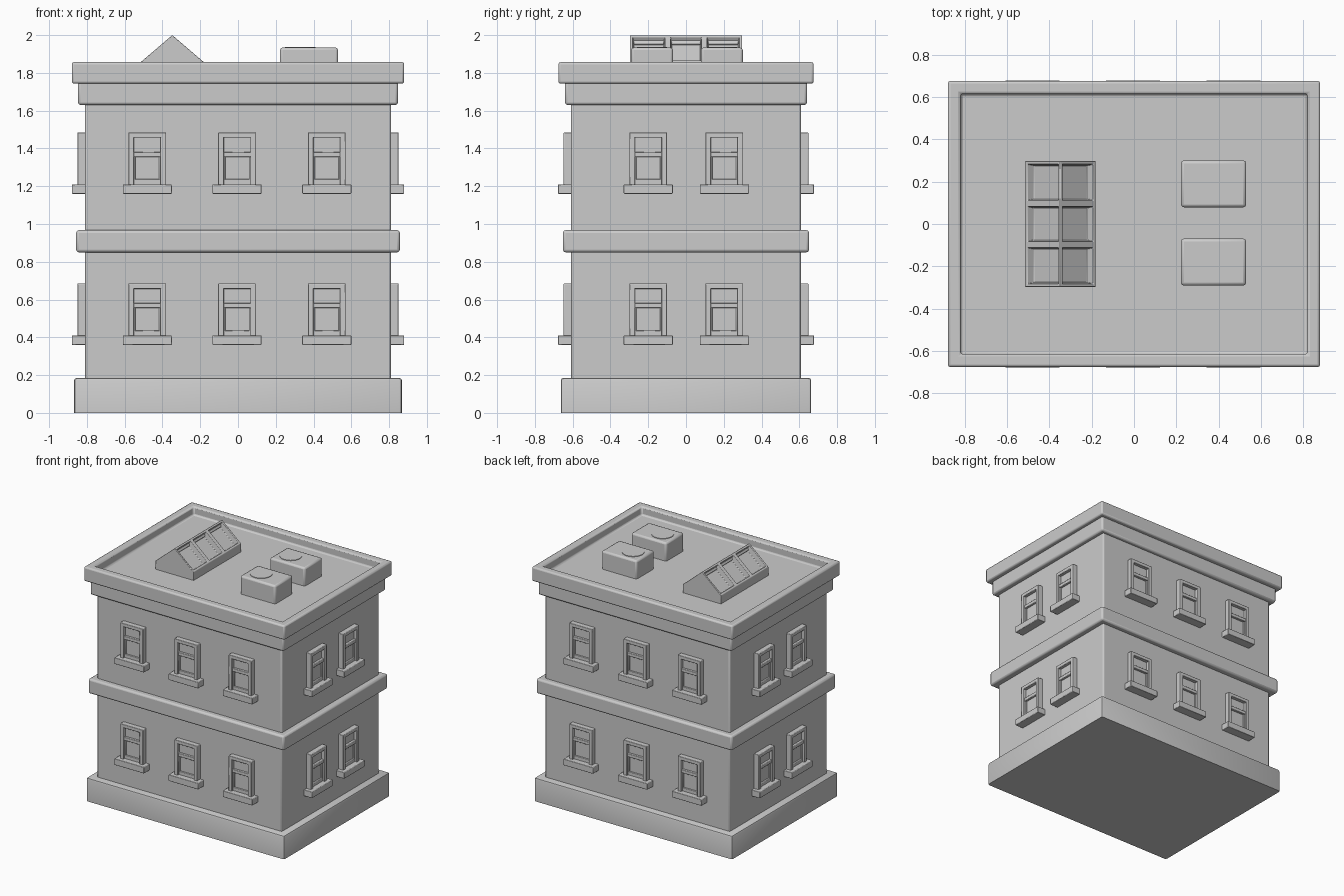
import bpy, bmesh, math
from mathutils import Matrix, Vector

if "Cube" in bpy.data.objects:
    bpy.data.objects.remove(bpy.data.objects["Cube"])


def add_box(bm, lo, hi):
    size = [b - a for a, b in zip(lo, hi)]
    mid = [(a + b) / 2 for a, b in zip(lo, hi)]
    m = Matrix.Translation(mid) @ Matrix.Diagonal((*size, 1))
    return bmesh.ops.create_cube(bm, size=1, matrix=m)["verts"]


def finish(bm, name, bevel=0.0, segments=2):
    bmesh.ops.recalc_face_normals(bm, faces=bm.faces)
    mesh = bpy.data.meshes.new(name)
    bm.to_mesh(mesh)
    bm.free()
    ob = bpy.data.objects.new(name, mesh)
    bpy.context.collection.objects.link(ob)
    if bevel:
        mod = ob.modifiers.new("bevel", "BEVEL")
        mod.width, mod.segments = bevel, segments
        mod.limit_method = "ANGLE"
        mod.angle_limit = math.radians(40)
    bpy.ops.object.select_all(action="DESELECT")
    ob.select_set(True)
    bpy.context.view_layer.objects.active = ob
    bpy.ops.object.shade_smooth_by_angle(angle=math.radians(40))
    return ob


def block(name, hx, hy, z0, z1, bevel, sharp_bottom=False):
    bm = bmesh.new()
    add_box(bm, (-hx, -hy, z0), (hx, hy, z1))
    if sharp_bottom:
        edges = [e for e in bm.edges if max(v.co.z for v in e.verts) > z0 + 0.01]
        bmesh.ops.bevel(bm, geom=edges, offset=bevel, segments=2, profile=0.5, affect="EDGES")
        bevel = 0
    return finish(bm, name, bevel)


# Main masonry
block("plinth", 0.868, 0.663, 0, 0.185, 0.014, True)
block("walls", 0.81, 0.608, 0.15, 1.68, 0.01)
block("floor_band", 0.857, 0.652, 0.85, 0.967, 0.014)
block("cornice_lower", 0.847, 0.641, 1.63, 1.755, 0.014)

# Parapet with sunken roof deck
bm = bmesh.new()
add_box(bm, (-0.88, -0.676, 1.743), (0.88, 0.676, 1.857))
top = max(bm.faces, key=lambda f: f.calc_center_median().z)
bmesh.ops.inset_region(bm, faces=[top], thickness=0.086)
new = bmesh.ops.extrude_face_region(bm, geom=[top])
bmesh.ops.delete(bm, geom=[top], context="FACES_ONLY")
bmesh.ops.translate(bm, vec=(0, 0, -0.067),
                    verts=[v for v in new["geom"] if isinstance(v, bmesh.types.BMVert)])
finish(bm, "parapet_and_roof", 0.012)

# Sash window facing -y, origin on the wall at the bottom of the sill
bm = bmesh.new()
for lo, hi in [
    ((-0.13, -0.07, 0.0), (0.13, 0.02, 0.05)),          # sill
    ((-0.10, -0.04, 0.04), (-0.07, 0.02, 0.325)),       # jambs
    ((0.07, -0.04, 0.04), (0.10, 0.02, 0.325)),
    ((-0.10, -0.04, 0.297), (0.10, 0.02, 0.325)),       # head
    ((-0.075, -0.032, 0.195), (0.075, 0.02, 0.222)),    # meeting rail
    ((-0.075, -0.024, 0.04), (0.075, 0.02, 0.077)),     # bottom rail
    ((-0.075, -0.024, 0.04), (-0.062, 0.02, 0.21)),     # lower sash stiles
    ((0.062, -0.024, 0.04), (0.075, 0.02, 0.21)),
    ((-0.08, -0.014, 0.04), (0.08, 0.02, 0.31)),        # panes
]:
    add_box(bm, lo, hi)
proto = finish(bm, "window", 0.004)

# Repeat it around all four sides on both floors
spots = []
for x in (-0.48, -0.005, 0.47):
    spots += [(x, -0.608, 0), (x, 0.608, 180)]
for y in (-0.2, 0.203):
    spots += [(0.81, y, 90), (-0.81, y, -90)]
for floor, z in (("lower", 0.36), ("upper", 1.16)):
    for i, (x, y, turn) in enumerate(spots):
        win = proto.copy()
        win.name = f"{floor}_window_{i + 1}"
        win.location = (x, y, z)
        win.rotation_euler.z = math.radians(turn)
        bpy.context.collection.objects.link(win)
bpy.data.objects.remove(proto)

# Gabled skylight with three sunken panes on each slope
bm = bmesh.new()
prof = [(-0.167, 1.77), (-0.167, 1.857), (0, 2.0), (0.167, 1.857), (0.167, 1.77)]
cuts = (-0.297, -0.097, 0.097, 0.297)
rows = [[bm.verts.new((-0.348 + x, y, z)) for x, z in prof] for y in cuts]
panes = []
for a, b in zip(rows, rows[1:]):
    for i in range(5):
        j = (i + 1) % 5
        f = bm.faces.new((a[i], a[j], b[j], b[i]))
        if i in (1, 2):
            panes.append(f)
bm.faces.new(rows[0])
bm.faces.new(rows[-1])
bmesh.ops.recalc_face_normals(bm, faces=bm.faces)
bmesh.ops.inset_individual(bm, faces=panes, thickness=0.02)
for f in panes:
    n = f.normal.copy()
    new = bmesh.ops.extrude_discrete_faces(bm, faces=[f])["faces"][0]
    c = new.calc_center_median()
    for v in new.verts:
        v.co = c + (v.co - c) * 0.92 - n * 0.04
finish(bm, "skylight", 0.003)

# Two roof vent units with a shallow round cap
for name, y in (("front_vent_unit", -0.18), ("back_vent_unit", 0.19)):
    bm = bmesh.new()
    add_box(bm, (0.222, y - 0.111, 1.77), (0.53, y + 0.111, 1.934))
    finish(bm, name, 0.014)
    bm = bmesh.new()
    bmesh.ops.create_cone(bm, cap_ends=True, segments=32, radius1=0.08, radius2=0.08,
                          depth=0.02, matrix=Matrix.Translation((0.33, y, 1.928)))
    finish(bm, name + "_cap")
